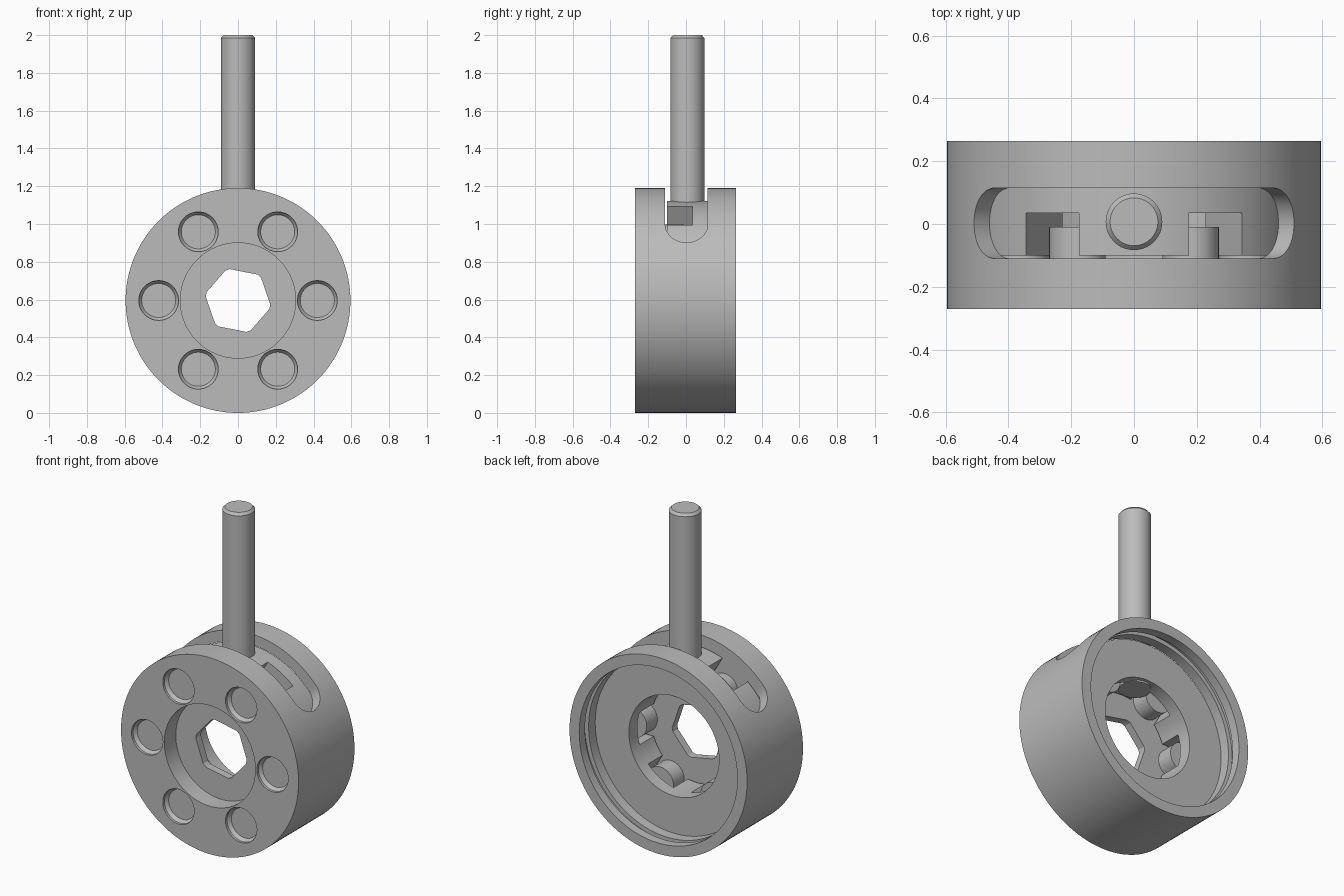
import bpy, bmesh
from math import sin, cos, pi, radians
from mathutils import Matrix, Vector

cube = bpy.data.objects.get("Cube")
if cube:
    bpy.data.objects.remove(cube, do_unlink=True)

CZ = 0.595          # height of the wheel axis
SEG = 128

grey = bpy.data.materials.new("machined grey")
grey.use_nodes = True
grey.diffuse_color = (0.5, 0.5, 0.5, 1)
grey.node_tree.nodes["Principled BSDF"].inputs["Base Color"].default_value = (0.5, 0.5, 0.5, 1)


def finish(bm, name):
    bmesh.ops.remove_doubles(bm, verts=bm.verts, dist=1e-5)
    bmesh.ops.recalc_face_normals(bm, faces=bm.faces)
    mesh = bpy.data.meshes.new(name)
    bm.to_mesh(mesh)
    bm.free()
    mesh.materials.append(grey)
    ob = bpy.data.objects.new(name, mesh)
    bpy.context.collection.objects.link(ob)
    return ob


def lathe(name, profile, axis="Y", centre=(0, 0, CZ), closed=True):
    """Spin (radius, along) points around the axis."""
    bm = bmesh.new()
    vs = [bm.verts.new((r, a, 0) if axis == "Y" else (r, 0, a)) for r, a in profile]
    pairs = list(zip(vs, vs[1:] + vs[:1]))
    edges = [bm.edges.new(p) for p in (pairs if closed else pairs[:-1])]
    bmesh.ops.spin(bm, geom=vs + edges, cent=(0, 0, 0), angle=2 * pi, steps=SEG,
                   axis=(0, 1, 0) if axis == "Y" else (0, 0, 1))
    bmesh.ops.translate(bm, verts=bm.verts, vec=centre)
    return finish(bm, name)


def prism(name, points, y0, y1):
    """Extrude an outline, given around the wheel axis, from y0 to y1."""
    bm = bmesh.new()
    face = bm.faces.new([bm.verts.new((x, y0, z + CZ)) for x, z in points])
    new = bmesh.ops.extrude_face_region(bm, geom=[face])["geom"]
    moved = [v for v in new if isinstance(v, bmesh.types.BMVert)]
    bmesh.ops.translate(bm, verts=moved, vec=(0, y1 - y0, 0))
    return finish(bm, name)


def radial_cylinder(name, angle, radius, r0, r1, y):
    """Cylinder pointing out from the wheel axis, angle measured from straight up."""
    bm = bmesh.new()
    bmesh.ops.create_cone(bm, cap_ends=True, segments=64, radius1=radius, radius2=radius, depth=r1 - r0)
    spin = Matrix.Rotation(angle, 4, "Y")
    bmesh.ops.transform(bm, verts=bm.verts,
                        matrix=Matrix.Translation((0, y, CZ)) @ spin @ Matrix.Translation((0, 0, (r0 + r1) / 2)))
    return finish(bm, name)


def cut(ob, cutter):
    mod = ob.modifiers.new("cut", "BOOLEAN")
    mod.operation, mod.solver, mod.object = "DIFFERENCE", "EXACT", cutter
    bpy.context.view_layer.objects.active = ob
    bpy.ops.object.modifier_apply(modifier=mod.name)
    bpy.data.objects.remove(cutter, do_unlink=True)


def polar(r, a):
    return Vector((r * cos(a), r * sin(a)))


def circle(r, centre=Vector((0, 0)), n=48):
    return [centre + polar(r, 2 * pi * i / n) for i in range(n)]


sixths = [i * pi / 3 for i in range(6)]

# Housing: front wall with a round recess, open back with a snap-ring groove
housing = lathe("housing", [
    (0, -0.16), (0.305, -0.16), (0.305, -0.27), (0.595, -0.27), (0.595, 0.265),
    (0.53, 0.265), (0.53, 0.21), (0.555, 0.21), (0.555, 0.175), (0.53, 0.175),
    (0.53, -0.112), (0, -0.112)], closed=False)

# Hexagonal opening with clipped corners
hexagon = [polar(0.172, radians(-11 + d) + a) for a in sixths for d in (-4, 4)]
cut(housing, prism("hex_cutter", hexagon, -0.3, 0))

# Shallow tapered pin holes in the front wall
for a in sixths:
    p = polar(0.42, a)
    cut(housing, lathe("pin_hole_cutter", [(0, -0.29), (0.105, -0.29), (0.105, -0.255),
                                           (0.09, -0.235), (0, -0.235)],
                       centre=(p.x, 0, CZ + p.y), closed=False))

# Curved lever slot with round ends
half = radians(48)
sector = [Vector((0, 0))] + [polar(0.8, pi / 2 - half + 2 * half * i / 24) for i in range(25)]
cut(housing, prism("slot_cutter", sector, -0.11, 0.115))
for side in (-1, 1):
    cut(housing, radial_cylinder("slot_end_cutter", side * half, 0.1125, 0.3, 0.8, 0.0025))

# Rotor ring with six radial pockets
rotor = lathe("rotor", [(0.302, -0.1), (0.528, -0.1), (0.528, 0.115), (0.302, 0.115)])
for a in sixths:
    along, across = polar(1, a), polar(0.098, a + pi / 2)
    box = [along * 0.2 - across, along * 0.7 - across, along * 0.7 + across, along * 0.2 + across]
    cut(rotor, prism("pocket_cutter", box, -0.2, 0.035))

# Rollers standing in the pockets
rollers = [prism("roller_%d" % (i + 1), circle(0.09, polar(0.36, a)), -0.114, -0.01)
           for i, a in enumerate(sixths)]

# Lever rod with a chamfered tip
lever = lathe("lever", [(0, 0.885), (0.09, 0.885), (0.09, 1.985), (0.076, 2.0), (0, 2.0)],
              axis="Z", centre=(0, 0.007, 0), closed=False)

# Smooth curved walls, keep machined edges crisp
bpy.ops.object.select_all(action="DESELECT")
for ob in [housing, rotor, lever] + rollers:
    ob.select_set(True)
bpy.context.view_layer.objects.active = housing
bpy.ops.object.shade_smooth_by_angle(angle=radians(25))
